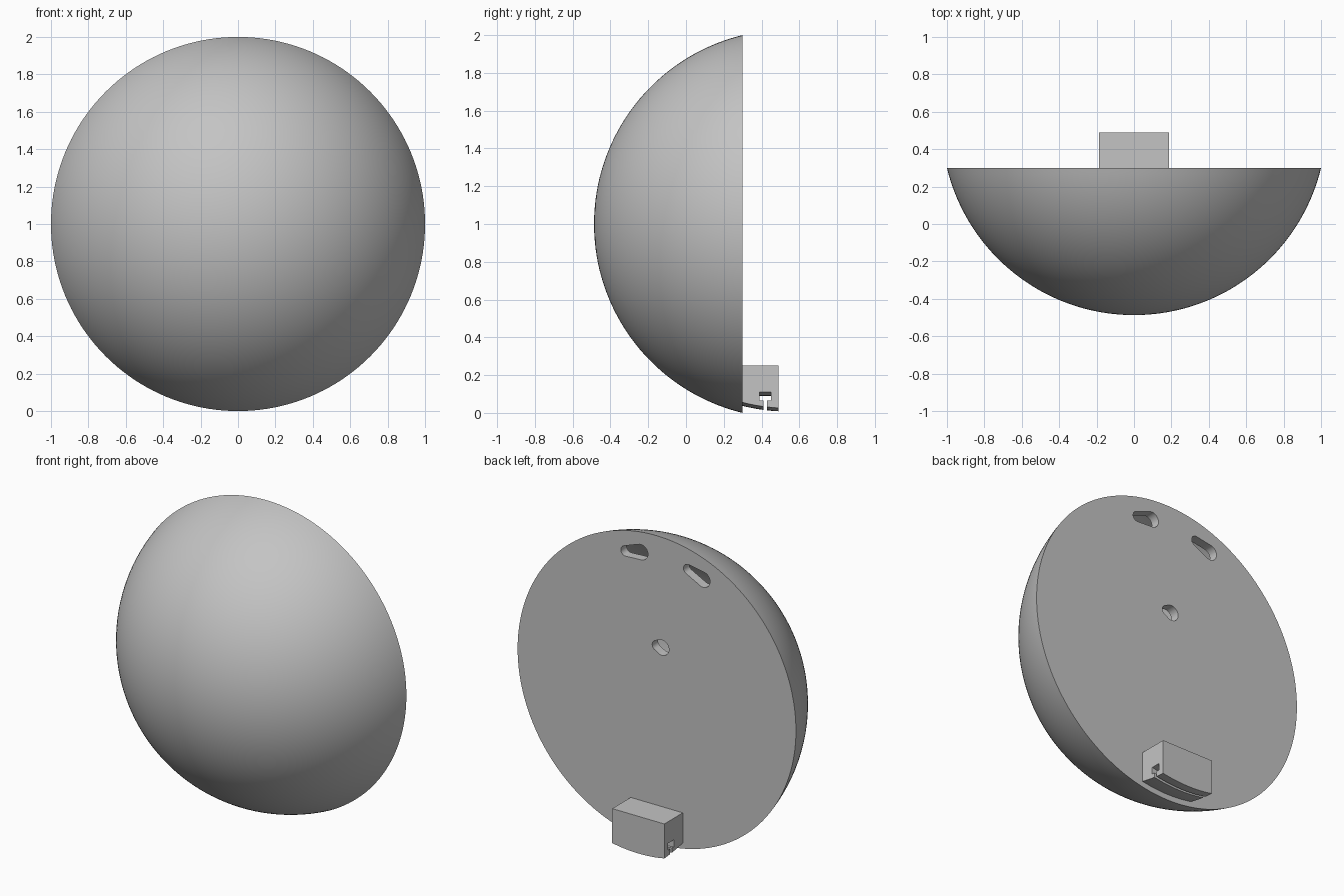
import bpy, bmesh, math
from mathutils import Matrix, Vector

cube = bpy.data.objects.get("Cube")
if cube:
    bpy.data.objects.remove(cube, do_unlink=True)

BACK = 0.3                     # flat back plane
CENTRE_Y = 0.542               # centre of the dome sphere
OUTER, INNER = 1.029, 0.993    # sphere radii
PLATE = 0.06                   # back plate thickness
SLOT_R, HOLE_R = 0.033, 0.05   # narrow and wide ends of a keyhole

grey = bpy.data.materials.new("light grey")
grey.use_nodes = True
colour = (0.55, 0.55, 0.55, 1)
grey.diffuse_color = colour
grey.node_tree.nodes["Principled BSDF"].inputs["Base Color"].default_value = colour


def make_object(name, bm):
    bmesh.ops.recalc_face_normals(bm, faces=bm.faces)
    mesh = bpy.data.meshes.new(name)
    bm.to_mesh(mesh)
    bm.free()
    obj = bpy.data.objects.new(name, mesh)
    bpy.context.collection.objects.link(obj)
    mesh.materials.append(grey)
    return obj


def lathe(name, profile, closed=False, steps=160):
    """Revolve (radius, y) points about the y axis through z = 1."""
    bm = bmesh.new()
    verts = [bm.verts.new((r, y, 1)) for r, y in profile]
    edges = [bm.edges.new(pair) for pair in zip(verts, verts[1:])]
    if closed:
        edges.append(bm.edges.new((verts[-1], verts[0])))
    bmesh.ops.spin(bm, geom=verts + edges, cent=(0, 0, 1), axis=(0, 1, 0),
                   angle=math.tau, steps=steps)
    bmesh.ops.remove_doubles(bm, verts=bm.verts, dist=1e-5)
    return make_object(name, bm)


def cap_profile(radius, back, count=40):
    """Sphere arc from the front pole to the back plane, closed by a disc."""
    end = math.acos((CENTRE_Y - back) / radius)
    arc = [(radius * math.sin(end * i / count),
            CENTRE_Y - radius * math.cos(end * i / count)) for i in range(count + 1)]
    return arc + [(0, back)]


def ring(name, r0, r1, y0, y1):
    return lathe(name, [(r0, y0), (r1, y0), (r1, y1), (r0, y1)], closed=True, steps=240)


def keyhole(name, radius, degrees):
    """Tapered hole cutter running clockwise from the given angle off the top."""
    bm = bmesh.new()
    for angle, size in ((degrees, SLOT_R), (degrees - 7.5, HOLE_R)):
        a = math.radians(angle)
        for y in (BACK - 0.1, BACK + 0.05):
            place = (Matrix.Translation(Vector((radius * math.sin(a), y, 1 + radius * math.cos(a))))
                     @ Matrix.Rotation(math.pi / 2, 4, 'X'))
            bmesh.ops.create_circle(bm, segments=32, radius=size, matrix=place)
    hull = bmesh.ops.convex_hull(bm, input=bm.verts)
    loose = {v for v in hull["geom_interior"] if isinstance(v, bmesh.types.BMVert)}
    bmesh.ops.delete(bm, geom=list(loose), context='VERTS')
    return make_object(name, bm)


def combine(obj, tool, operation):
    tool.hide_render = True
    mod = obj.modifiers.new(tool.name, 'BOOLEAN')
    mod.operation, mod.object, mod.solver = operation, tool, 'EXACT'
    bpy.context.view_layer.objects.active = obj
    bpy.ops.object.modifier_apply(modifier=mod.name)
    bpy.data.objects.remove(tool, do_unlink=True)


# Hollow dome closed by a flat back plate
dome = lathe("dome", cap_profile(OUTER, BACK))
combine(dome, lathe("cavity", cap_profile(INNER, BACK - PLATE)), 'DIFFERENCE')

# Keyholes for twisting onto a mount
for i, (radius, degrees) in enumerate(((0.87, 15), (0.87, -15), (0.285, 0))):
    combine(dome, keyhole(f"keyhole_{i}", radius, degrees), 'DIFFERENCE')

# Rear block with a rounded underside
bm = bmesh.new()
bmesh.ops.create_cube(bm, size=1, matrix=Matrix.Translation((0, 0.39, 0.075))
                      @ Matrix.Diagonal((0.374, 0.2, 0.35, 1)))
block = make_object("rear_block", bm)
bm = bmesh.new()
bmesh.ops.create_uvsphere(bm, u_segments=192, v_segments=96, radius=INNER,
                          matrix=Matrix.Translation((0, CENTRE_Y, 1)))
combine(block, make_object("underside_sphere", bm), 'INTERSECT')

# Curved T-slot through the block
combine(block, ring("slot_head", 0.91, 0.954, 0.39, 0.45), 'DIFFERENCE')
combine(block, ring("slot_stem", 0.94, 1.06, 0.41, 0.43), 'DIFFERENCE')

bpy.ops.object.select_all(action='DESELECT')
for obj in (dome, block):
    obj.select_set(True)
bpy.context.view_layer.objects.active = dome
bpy.ops.object.shade_smooth_by_angle(angle=math.radians(30))
